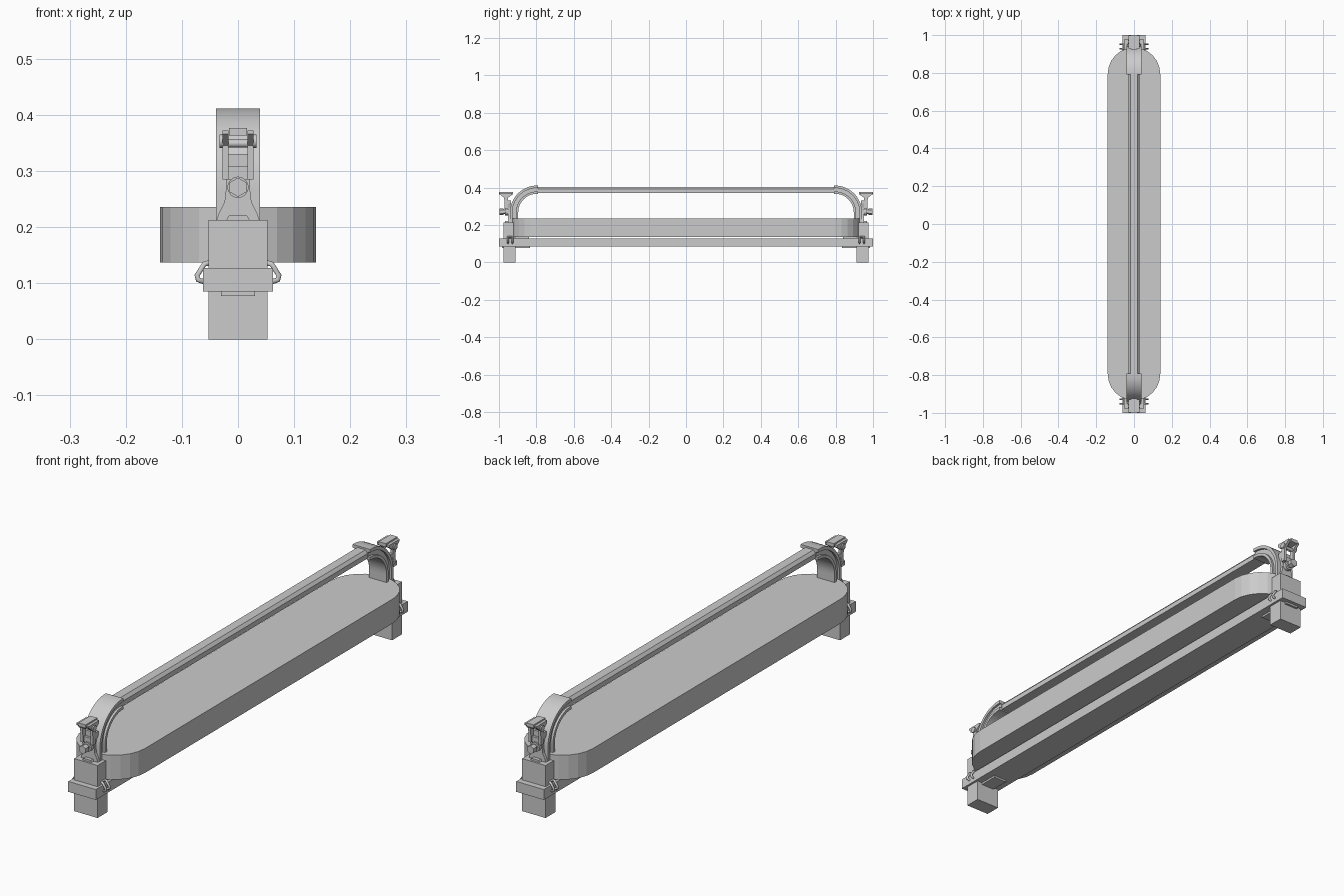
import bpy, bmesh, math
from mathutils import Vector

if "Cube" in bpy.data.objects:
    bpy.data.objects.remove(bpy.data.objects["Cube"])

grey = bpy.data.materials.new("plain_grey")
grey.diffuse_color = (0.6, 0.6, 0.6, 1)
grey.use_nodes = True
grey.node_tree.nodes["Principled BSDF"].inputs["Base Color"].default_value = grey.diffuse_color


def finish(name, bm, smooth=False):
    bmesh.ops.recalc_face_normals(bm, faces=bm.faces)
    me = bpy.data.meshes.new(name)
    bm.to_mesh(me)
    bm.free()
    me.materials.append(grey)
    ob = bpy.data.objects.new(name, me)
    bpy.context.collection.objects.link(ob)
    if smooth:
        bpy.ops.object.select_all(action='DESELECT')
        ob.select_set(True)
        bpy.context.view_layer.objects.active = ob
        bpy.ops.object.shade_smooth_by_angle(angle=math.radians(35))
    return ob


def prism(name, pts, axis, a, b, smooth=False):
    """Extrude a 2D outline along an axis from a to b."""
    def place(p, t):
        return {'x': (t, p[0], p[1]), 'y': (p[0], t, p[1]), 'z': (p[0], p[1], t)}[axis]
    bm = bmesh.new()
    lo = [bm.verts.new(place(p, a)) for p in pts]
    hi = [bm.verts.new(place(p, b)) for p in pts]
    n = len(pts)
    bm.faces.new(lo)
    bm.faces.new(hi)
    for i in range(n):
        bm.faces.new((lo[i], lo[(i + 1) % n], hi[(i + 1) % n], hi[i]))
    return finish(name, bm, smooth)


def box(name, x, y, z):
    return prism(name, [(x[0], y[0]), (x[1], y[0]), (x[1], y[1]), (x[0], y[1])], 'z', *z)


def disc(cx, cz, r, n, turn=0.0):
    return [(cx + r * math.cos(turn + math.tau * i / n),
             cz + r * math.sin(turn + math.tau * i / n)) for i in range(n)]


def rod(name, pts, r, closed=False):
    cu = bpy.data.curves.new(name, 'CURVE')
    cu.dimensions = '3D'
    cu.bevel_depth = r
    cu.bevel_resolution = 2
    cu.use_fill_caps = True
    sp = cu.splines.new('POLY')
    sp.points.add(len(pts) - 1)
    for p, q in zip(sp.points, pts):
        p.co = (*q, 1)
    sp.use_cyclic_u = closed
    cu.materials.append(grey)
    ob = bpy.data.objects.new(name, cu)
    bpy.context.collection.objects.link(ob)


# Long slab with rounded ends
R, CY = 0.139, 0.795
outline = [(R * math.cos(math.pi * i / 12), CY + R * math.sin(math.pi * i / 12)) for i in range(13)]
outline += [(-x, -y) for x, y in outline]
prism("slab", outline, 'z', 0.137, 0.236)

# Lower rail and upper handle bar
box("lower_rail", (-0.062, 0.062), (-1, 1), (0.085, 0.127))
bar = [(-0.028, 0.372), (0.028, 0.372), (0.028, 0.392), (0.018, 0.404), (-0.018, 0.404), (-0.028, 0.392)]
prism("handle_bar", bar, 'y', -0.81, 0.81)


def arc_band(s, r_out, r_in):
    """Side outline of a quarter bend that drops to the post."""
    cy, cz, n = 0.797, 0.267, 12
    def side(r):
        pts = [(cy - 0.006, cz + r)]
        pts += [(cy + r * math.sin(math.pi / 2 * i / n), cz + r * math.cos(math.pi / 2 * i / n))
                for i in range(n + 1)]
        return pts + [(cy + r, 0.2)]
    return [(s * y, z) for y, z in side(r_out) + side(r_in)[::-1]]


for s, end in ((-1, "front"), (1, "back")):
    def span(a, b):
        return tuple(sorted((s * a, s * b)))

    def flip(pts):
        return [(s * y, z) for y, z in pts]

    # Post standing through the rail, with small plates
    box(end + "_post", (-0.053, 0.053), span(0.912, 0.976), (0, 0.213))
    box(end + "_under_plate", (-0.03, 0.03), span(0.835, 0.985), (0.077, 0.09))
    box(end + "_spacer", (-0.045, 0.045), span(0.84, 0.915), (0.12, 0.14))

    # Curved arm: two flanges with a narrower web
    prism(end + "_arm_outer_flange", arc_band(s, 0.144, 0.131), 'x', -0.039, 0.039, True)
    prism(end + "_arm_web", arc_band(s, 0.133, 0.11), 'x', -0.030, 0.030, True)
    prism(end + "_arm_inner_flange", arc_band(s, 0.112, 0.1), 'x', -0.039, 0.039, True)

    # Waisted mounting plate in front of the arm
    half = [(0.039, 0.21), (0.034, 0.225), (0.024, 0.245), (0.021, 0.27), (0.022, 0.295), (0.028, 0.315), (0.028, 0.33)]
    prism(end + "_mount_plate", half + [(-x, z) for x, z in half[::-1]], 'y', s * 0.935, s * 0.953)
    prism(end + "_foot_wedge", [(-0.022, 0.21), (0.022, 0.21), (0.016, 0.221), (-0.016, 0.221)],
          'y', s * 0.93, s * 0.968)

    # Hexagonal bolt with washer
    prism(end + "_bolt_shank", disc(0, 0.271, 0.011, 12), 'y', s * 0.94, s * 0.985, True)
    prism(end + "_bolt_washer", disc(0, 0.271, 0.019, 16), 'y', s * 0.95, s * 0.968, True)
    prism(end + "_bolt_head", disc(0, 0.271, 0.017, 6, math.pi / 6), 'y', s * 0.977, s * 0.998)

    # Latch: two side arms, cross pin, lower bridge and tip
    for m, side in ((-1, "left"), (1, "right")):
        arm = flip([(0.953, 0.285), (0.970, 0.285), (0.972, 0.345), (0.997, 0.366), (0.997, 0.372),
                    (0.93, 0.372), (0.93, 0.362), (0.953, 0.345)])
        prism(f"{end}_{side}_latch_arm", arm, 'x', m * 0.017, m * 0.028)
        prism(f"{end}_{side}_pin_cap", disc(s * 0.965, 0.353, 0.012, 12), 'x', m * 0.027, m * 0.033, True)
        # Bent wire clip beside the post
        y0, y1 = s * 0.928, s * 0.952
        hook = [(0.052, 0.136), (0.060, 0.134), (0.073, 0.114), (0.071, 0.106), (0.058, 0.102)]
        rod(f"{end}_{side}_clip", [(m * x, y0, z) for x, z in hook]
            + [(m * x, y1, z) for x, z in hook[::-1]], 0.005, True)
    prism(end + "_latch_pin", disc(s * 0.965, 0.349, 0.007, 12), 'x', -0.032, 0.032, True)
    box(end + "_latch_bridge", (-0.018, 0.018), span(0.953, 0.963), (0.285, 0.308))
    box(end + "_latch_tip", (-0.016, 0.016), span(0.925, 1.0), (0.363, 0.377))
